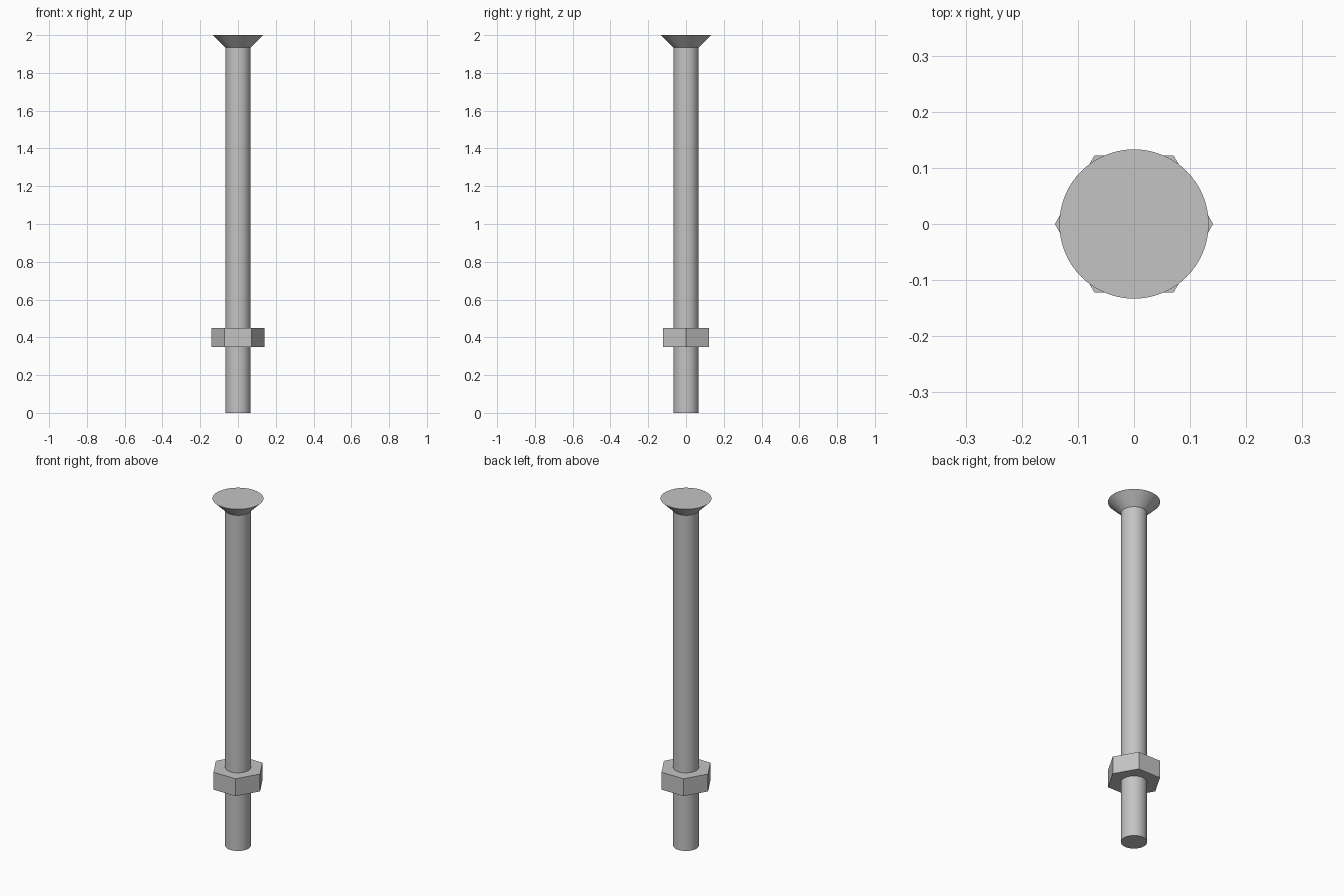
import bpy
import bmesh
import math

cube = bpy.data.objects.get("Cube")
if cube:
    bpy.data.objects.remove(cube, do_unlink=True)

# Plain steel grey
steel = bpy.data.materials.new("steel_grey")
steel.use_nodes = True
colour = (0.55, 0.55, 0.55, 1.0)
steel.diffuse_color = colour
steel.node_tree.nodes["Principled BSDF"].inputs["Base Color"].default_value = colour


def turned_part(name, profile, sides, smooth):
    """Stack rings of (radius, height) into a closed solid around z."""
    bm = bmesh.new()
    rings = []
    for radius, height in profile:
        angles = [2 * math.pi * i / sides for i in range(sides)]
        rings.append([bm.verts.new((radius * math.cos(a), radius * math.sin(a), height))
                      for a in angles])
    for low, high in zip(rings, rings[1:]):
        for i in range(sides):
            j = (i + 1) % sides
            bm.faces.new((low[i], low[j], high[j], high[i]))
    bm.faces.new(rings[0][::-1])
    bm.faces.new(rings[-1])
    mesh = bpy.data.meshes.new(name)
    bm.to_mesh(mesh)
    bm.free()
    mesh.materials.append(steel)
    part = bpy.data.objects.new(name, mesh)
    bpy.context.collection.objects.link(part)
    if smooth:
        bpy.ops.object.select_all(action='DESELECT')
        part.select_set(True)
        bpy.context.view_layer.objects.active = part
        bpy.ops.object.shade_smooth_by_angle(angle=math.radians(30))
    return part


SHANK = 0.067
HEAD = 0.133

# Shank flaring into a flat countersunk head
turned_part("countersunk_bolt",
            [(SHANK, 0), (SHANK, 2 - (HEAD - SHANK)), (HEAD, 2)], 64, True)

# Hexagonal nut, corners on the x axis
turned_part("hex_nut", [(0.141, 0.35), (0.141, 0.45)], 6, False)
